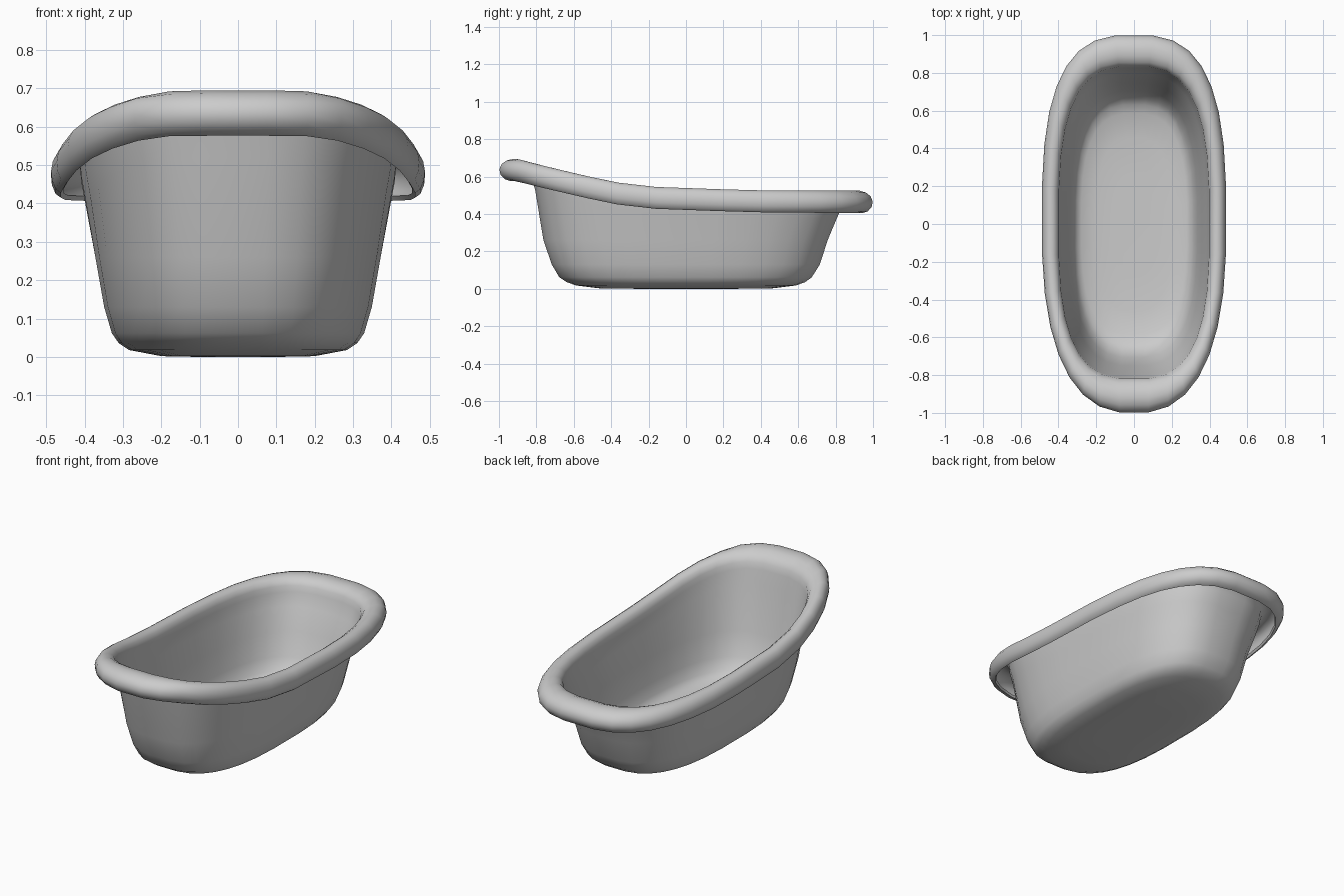
import bpy, bmesh, math

if "Cube" in bpy.data.objects:
    bpy.data.objects.remove(bpy.data.objects["Cube"])

SEG = 32
WALL = 0.014
# height of the rim's centre line along y (raised at the front)
RIM_LINE = [(-1.0, .643), (-.9, .638), (-.8, .611), (-.6, .563), (-.4, .517),
            (-.2, .491), (0, .482), (.4, .471), (.7, .469), (1.0, .469)]


def rim_z(y):
    y = max(-1.0, min(1.0, y))
    for (y0, z0), (y1, z1) in zip(RIM_LINE, RIM_LINE[1:]):
        if y <= y1:
            return z0 + (z1 - z0) * (y - y0) / (y1 - y0)


def ring(bm, rx, front, back, z, n_front, n_back, on_rim=False):
    """Rounded oval loop; z is absolute or relative to the rim line."""
    verts = []
    for i in range(SEG):
        a = 2 * math.pi * (i + .5) / SEG
        c, s = math.cos(a), math.sin(a)
        n = n_back if s > 0 else n_front
        x = math.copysign(abs(c) ** (2 / n), c) * rx
        y = math.copysign(abs(s) ** (2 / n), s) * (back if s > 0 else front)
        verts.append(bm.verts.new((x, y, z + (rim_z(y) if on_rim else 0))))
    return verts


bm = bmesh.new()
rings = []

# basin: half width, front reach, back reach, height
for rx, f, b, z in [(.10, .25, .25, 0), (.20, .46, .46, .002), (.285, .59, .59, .018),
                    (.312, .64, .64, .036), (.33, .68, .675, .062),
                    (.35, .72, .718, .13), (.373, .765, .76, .26)]:
    rings.append(ring(bm, rx, f, b, z, 2.8, 2.8))
rings.append(ring(bm, .397, .808, .81, -.09, 2.9, 2.9, True))

# rolled rim: position across the rim (0 wall, 1 outer edge), height
INNER, OUTER = (.41, .828, .842), (.475, .988, .988)
for t, dz in [(0, -.02), (.04, .012), (.16, .032), (.36, .042), (.6, .042), (.8, .033),
              (.94, .017), (1, -.004), (.97, -.025), (.86, -.043), (.7, -.05)]:
    rx, f, b = [p + (q - p) * t for p, q in zip(INNER, OUTER)]
    rings.append(ring(bm, rx, f, b, dz, 2.9 - .4 * t, 2.9, True))

# skin the loops and close the floor
for lo, hi in zip(rings, rings[1:]):
    for i in range(SEG):
        j = (i + 1) % SEG
        bm.faces.new((lo[i], lo[j], hi[j], hi[i]))
bm.faces.new(rings[0][::-1])

mesh = bpy.data.meshes.new("bathtub_shell")
bm.to_mesh(mesh)
bm.free()
tub = bpy.data.objects.new("bathtub_shell", mesh)
bpy.context.collection.objects.link(tub)

# wall thickness grows towards the inside of the basin
solid = tub.modifiers.new("wall_thickness", 'SOLIDIFY')
solid.thickness = WALL
solid.offset = -1

bpy.context.view_layer.objects.active = tub
tub.select_set(True)
bpy.ops.object.modifier_apply(modifier=solid.name)
bpy.ops.object.shade_smooth_by_angle(angle=math.radians(50))
